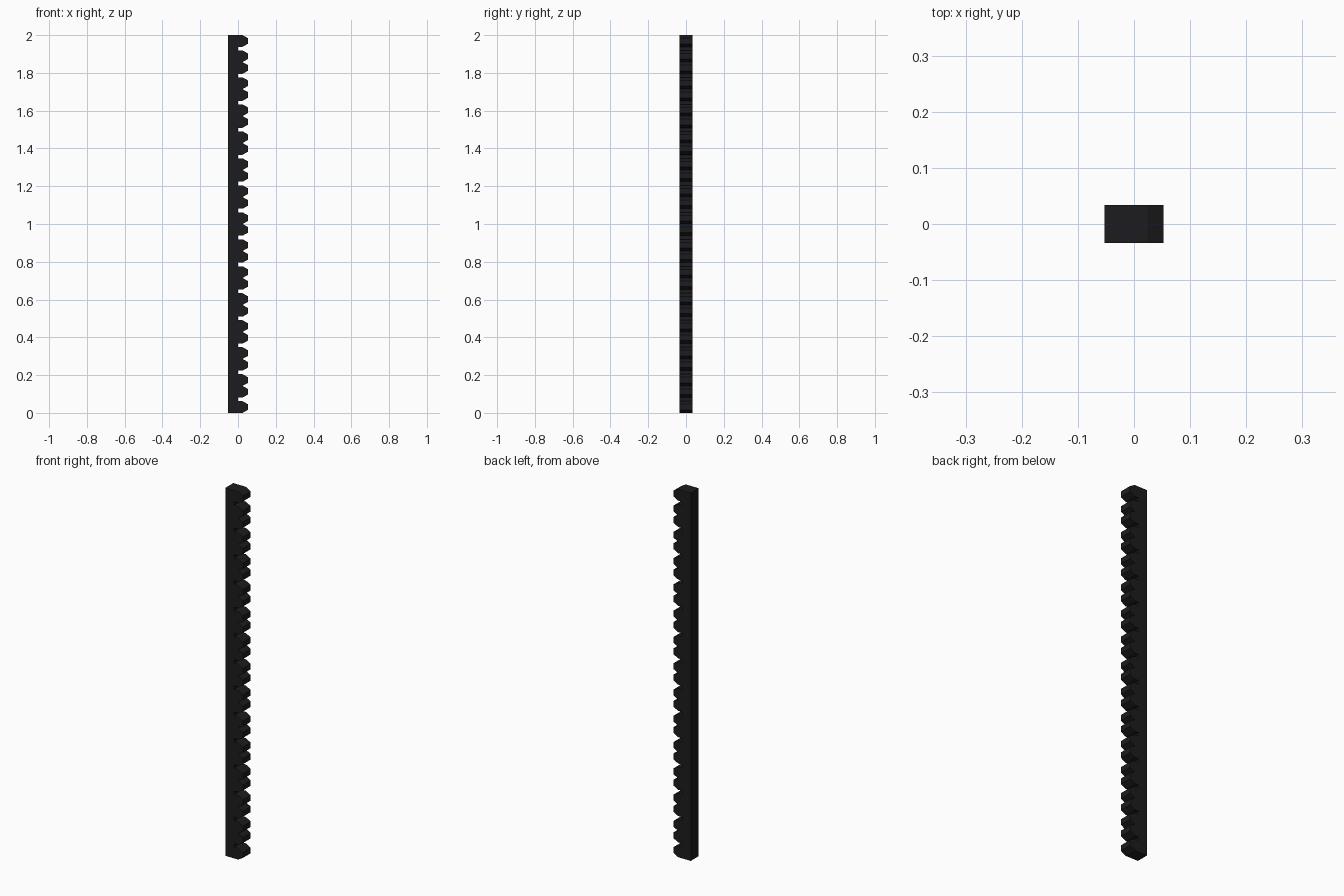
import bpy, bmesh

if "Cube" in bpy.data.objects:
    bpy.data.objects.remove(bpy.data.objects["Cube"])

TILES = 14
P = 2.0 / TILES          # each tile carries two teeth around a deep slot
HX, HY = 0.0525, 0.034

# half of one tile: tooth rising from the tile edge, falling into the slot
half = [(0.024, 0.0), (HX, 0.016), (HX, 0.046), (0.024, 0.062), (0.001, 0.062)]
tile = half + [(x, P - z) for x, z in reversed(half)]

# full side outline of the bar
outline = [(-HX, 0.0)]
for i in range(TILES):
    pts = tile if i == TILES - 1 else tile[:-1]
    outline += [(x, z + i * P) for x, z in pts]
outline.append((-HX, 2.0))

# extrude the outline across the width
bm = bmesh.new()
face = bm.faces.new([bm.verts.new((x, -HY, z)) for x, z in outline])
ext = bmesh.ops.extrude_face_region(bm, geom=[face])
verts = [g for g in ext["geom"] if isinstance(g, bmesh.types.BMVert)]
bmesh.ops.translate(bm, vec=(0, 2 * HY, 0), verts=verts)
bmesh.ops.recalc_face_normals(bm, faces=bm.faces)
bmesh.ops.triangulate(bm, faces=[f for f in bm.faces if len(f.verts) > 4])
mesh = bpy.data.meshes.new("toothed_rack")
bm.to_mesh(mesh)
bm.free()
rack = bpy.data.objects.new("toothed_rack", mesh)
bpy.context.collection.objects.link(rack)

# dark plastic
mat = bpy.data.materials.new("black_plastic")
mat.diffuse_color = (0.012, 0.012, 0.013, 1)
mat.use_nodes = True
mat.node_tree.nodes["Principled BSDF"].inputs["Base Color"].default_value = mat.diffuse_color
mesh.materials.append(mat)
